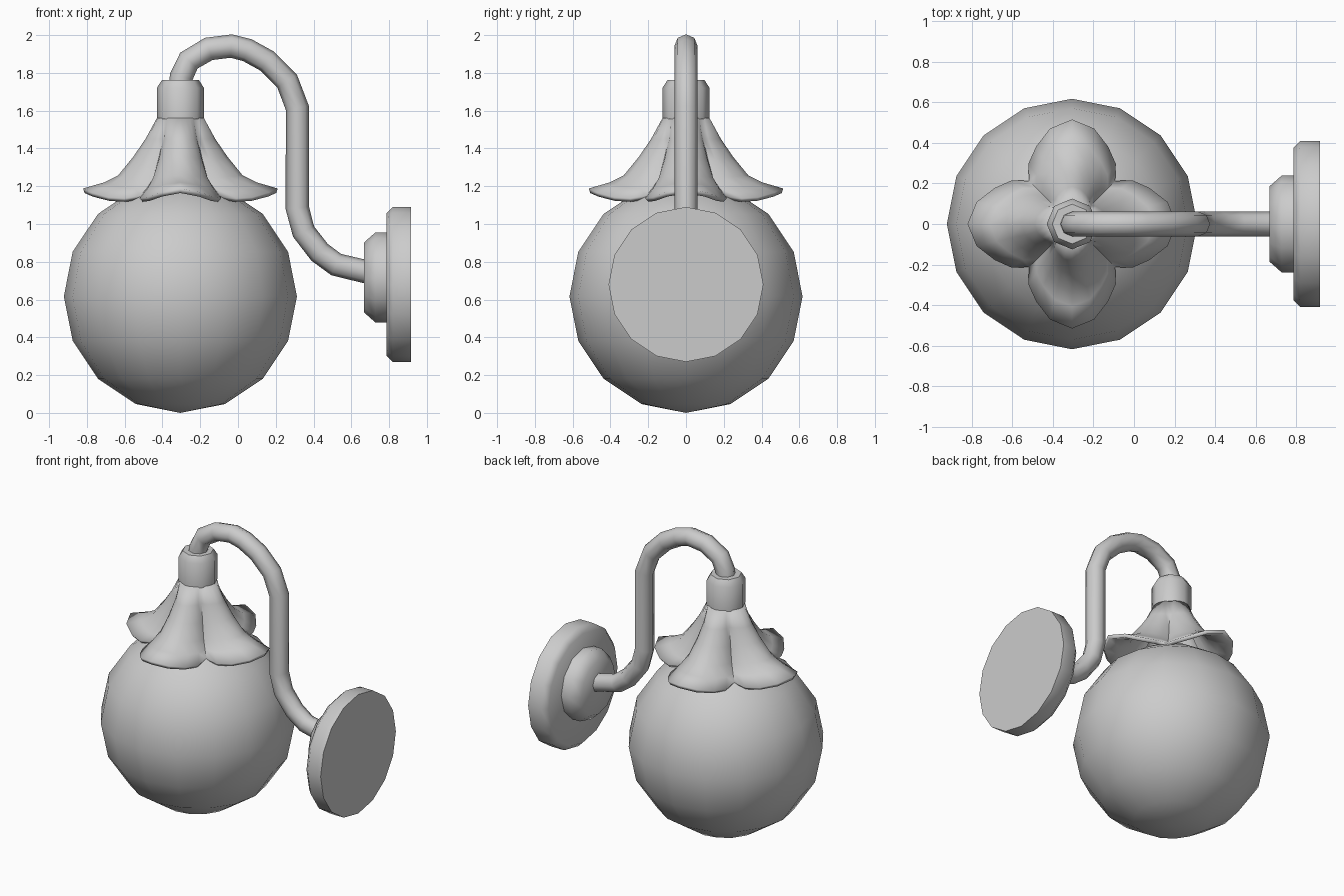
import bpy, bmesh, math
from mathutils import Matrix, Vector

cube = bpy.data.objects.get("Cube")
if cube:
    bpy.data.objects.remove(cube)

LAMP_X = -0.305

grey = bpy.data.materials.new("plain grey")
grey.use_nodes = True
grey.diffuse_color = (0.6, 0.6, 0.6, 1)
grey.node_tree.nodes["Principled BSDF"].inputs["Base Color"].default_value = (0.6, 0.6, 0.6, 1)


def finish(name, bm, angle):
    """Turn a bmesh into a smooth-shaded object."""
    bmesh.ops.recalc_face_normals(bm, faces=bm.faces)
    mesh = bpy.data.meshes.new(name)
    bm.to_mesh(mesh)
    bm.free()
    mesh.materials.append(grey)
    obj = bpy.data.objects.new(name, mesh)
    bpy.context.collection.objects.link(obj)
    bpy.ops.object.select_all(action='DESELECT')
    obj.select_set(True)
    bpy.context.view_layer.objects.active = obj
    bpy.ops.object.shade_smooth_by_angle(angle=math.radians(angle))
    return obj


def skin(bm, rings, capped=True):
    """Join rings of points with quads, optionally closing both ends."""
    loops = [[bm.verts.new(p) for p in ring] for ring in rings]
    n = len(loops[0])
    for a, b in zip(loops, loops[1:]):
        for i in range(n):
            j = (i + 1) % n
            bm.faces.new((a[i], a[j], b[j], b[i]))
    if capped:
        bm.faces.new(loops[0])
        bm.faces.new(loops[-1])


def lathe(name, profile, sides, matrix, angle=50):
    """Spin (radius, height) pairs round the matrix's z axis."""
    bm = bmesh.new()
    turns = [math.tau * i / sides for i in range(sides)]
    skin(bm, [[matrix @ Vector((r * math.cos(t), r * math.sin(t), h)) for t in turns]
              for r, h in profile])
    return finish(name, bm, angle)


# Glass globe
bm = bmesh.new()
bmesh.ops.create_uvsphere(bm, u_segments=16, v_segments=8, radius=0.617,
                          matrix=Matrix.Translation((LAMP_X, 0, 0.617)))
finish("globe", bm, 40)

# Four-petal shade: blends between a petal ridge and a valley profile
ridge = [(.125, 1.56), (.185, 1.45), (.25, 1.355), (.33, 1.257), (.405, 1.22), (.515, 1.188)]
valley = [(.115, 1.56), (.13, 1.45), (.165, 1.34), (.205, 1.24), (.25, 1.19), (.3, 1.15)]
dips = [0, 0, 0, 0, .015, .03]
half_petal = [(0, 1), (13, .85), (25, .56), (36, .31)]
petal = half_petal + [(45, 0)] + [(90 - a, w) for a, w in reversed(half_petal[1:])]
rings = []
for (r1, z1), (r0, z0), dip in zip(ridge, valley, dips):
    ring = []
    for quarter in range(4):
        for deg, w in petal:
            t = math.radians(deg + 90 * quarter)
            r = r0 + (r1 - r0) * w
            z = z0 + (z1 - z0) * w - dip * 4 * w * (1 - w)
            ring.append((LAMP_X + r * math.cos(t), r * math.sin(t), z))
    rings.append(ring)
bm = bmesh.new()
skin(bm, rings, capped=False)
shade = finish("petal_shade", bm, 50)
# Make the shell thick on its lower side
if sum(p.normal.z for p in shade.data.polygons) < 0:
    shade.data.flip_normals()
solid = shade.modifiers.new("thickness", 'SOLIDIFY')
solid.thickness = 0.025
solid.offset = -1

# Socket cap above the shade
lathe("socket_cap", [(.125, 1.555), (.125, 1.72), (.098, 1.762)], 8,
      Matrix.Translation((LAMP_X, 0, 0)))

# Curved arm: eight-sided tube swept along a path in the xz plane
path = [(-.305, 1.72), (-.3, 1.78), (-.26, 1.865), (-.155, 1.927), (-.035, 1.942), (.05, 1.92),
        (.155, 1.862), (.26, 1.757), (.314, 1.615), (.314, 1.085), (.347, .96),
        (.432, .85), (.52, .785), (.7, .742)]
points = [Vector((x, 0, z)) for x, z in path]
side = Vector((0, 1, 0))
rings = []
for i, p in enumerate(points):
    before = (p - points[max(i - 1, 0)]).normalized()
    after = (points[min(i + 1, len(points) - 1)] - p).normalized()
    out = (before + after).normalized().cross(side)
    rings.append([p + .062 * (out * math.cos(k * math.tau / 8) + side * math.sin(k * math.tau / 8))
                  for k in range(8)])
bm = bmesh.new()
skin(bm, rings)
finish("arm", bm, 50)

# Wall mount: hub and round back plate, both turned about the x axis
turn = Matrix.Rotation(math.pi / 2, 4, 'Y')
lathe("mount_hub", [(.185, .667), (.238, .727), (.238, .8)], 12,
      Matrix.Translation((0, 0, .717)) @ turn)
lathe("wall_plate", [(.375, .785), (.41, .82), (.41, .917)], 16,
      Matrix.Translation((0, 0, .68)) @ turn)
